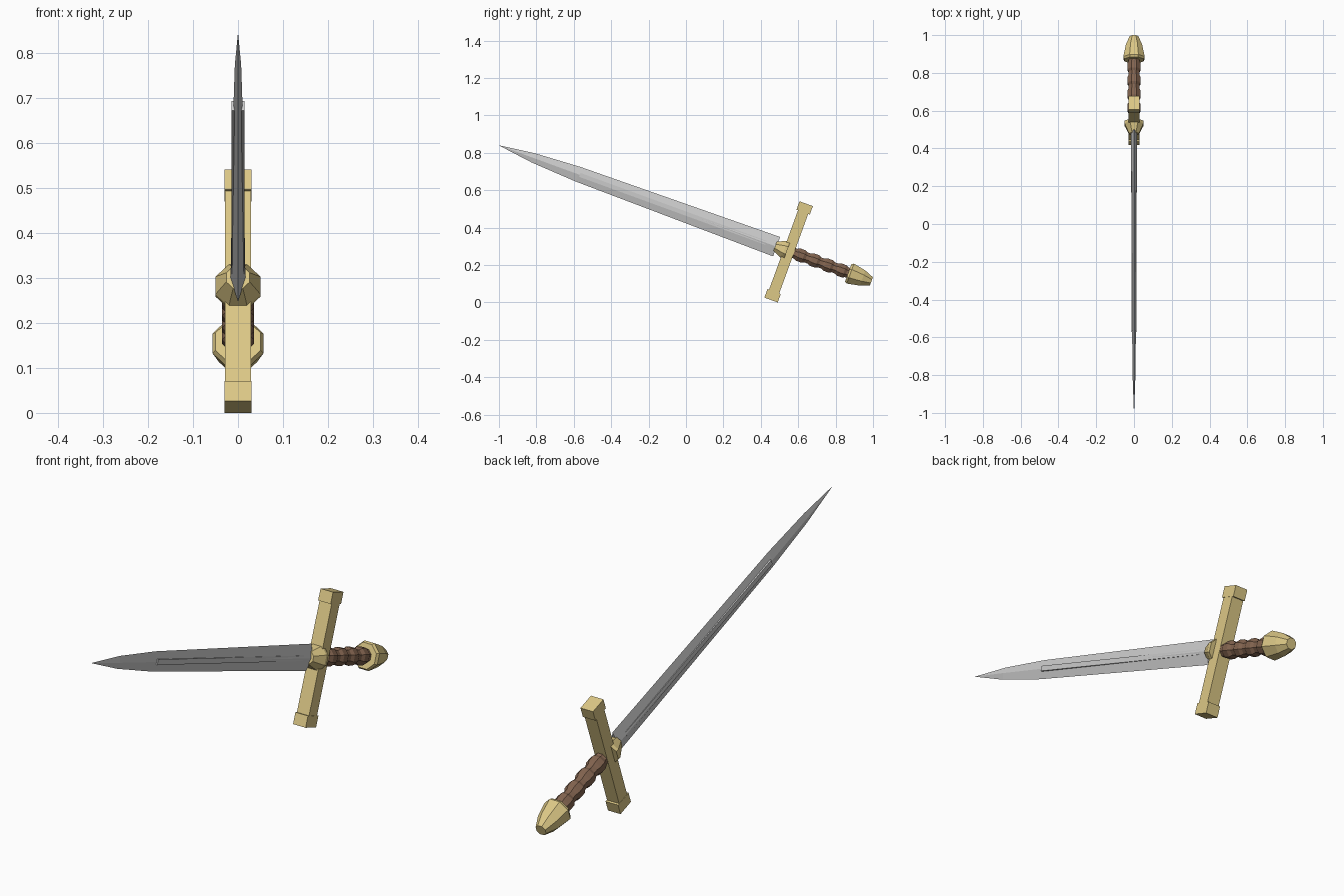
import bpy, bmesh
from math import sin, cos, pi, radians
from mathutils import Matrix, Vector

if "Cube" in bpy.data.objects:
    bpy.data.objects.remove(bpy.data.objects["Cube"])

# Sword frame: local Z runs from blade tip to pommel, local Y is across the blade
A = radians(20.05)
FRAME = Matrix(((-1, 0, 0, 0),
                (0, sin(A), cos(A), -1.0),
                (0, cos(A), -sin(A), 0.84),
                (0, 0, 0, 1)))


def material(name, rgb):
    m = bpy.data.materials.new(name)
    m.diffuse_color = (*rgb, 1)
    m.use_nodes = True
    m.node_tree.nodes["Principled BSDF"].inputs["Base Color"].default_value = m.diffuse_color
    return m


GOLD = material("gold", (0.72, 0.58, 0.24))
LEATHER = material("leather", (0.23, 0.13, 0.08))


def finish(bm, name, mat=None):
    bmesh.ops.recalc_face_normals(bm, faces=bm.faces)
    me = bpy.data.meshes.new(name)
    bm.to_mesh(me)
    bm.free()
    ob = bpy.data.objects.new(name, me)
    ob.matrix_world = FRAME
    bpy.context.collection.objects.link(ob)
    if mat:
        me.materials.append(mat)
    return ob


def loft(name, rings, sides, mat=None, turn=0.0):
    """Skin elliptical rings given as (distance, x radius, y radius)."""
    bm = bmesh.new()
    loops = []
    for s, rx, ry in rings:
        loops.append([bm.verts.new((rx * cos(turn + 2 * pi * i / sides),
                                    ry * sin(turn + 2 * pi * i / sides), s))
                      for i in range(sides)])
    for a, b in zip(loops, loops[1:]):
        for i in range(sides):
            j = (i + 1) % sides
            bm.faces.new((a[i], a[j], b[j], b[i]))
    bm.faces.new(loops[0])
    bm.faces.new(loops[-1])
    return finish(bm, name, mat)


def octagon(name, profile, mat):
    """Octagonal turned part; profile radii are measured to the flats."""
    k = 1 / cos(pi / 8)
    return loft(name, [(s, r * k, r * k) for s, r in profile], 8, mat, pi / 8)


def box(name, centre, size, mat=None):
    bm = bmesh.new()
    bmesh.ops.create_cube(bm, size=1)
    for v in bm.verts:
        v.co = Vector(centre) + Vector(a * b for a, b in zip(v.co, size))
    return finish(bm, name, mat)


# Diamond-section blade and its raised centre rib
loft("blade", [(0, 0.0005, 0.0005), (0.195, 0.007, 0.026), (0.45, 0.010, 0.041),
               (1.58, 0.0165, 0.055)], 4)
box("blade_rib", (0, 0, 0.99), (0.028, 0.022, 1.06))

# Collar flaring from the blade to the guard
octagon("collar", [(1.572, 0.026), (1.625, 0.05), (1.64, 0.05)], GOLD)

# Cross guard with a thicker block at each end
box("guard_bar", (0, -0.004, 1.65), (0.058, 0.50, 0.058), GOLD)
for side, label in ((1, "upper"), (-1, "lower")):
    box("guard_end_" + label, (0, -0.004 + side * 0.25, 1.65),
        (0.06, 0.048, 0.076), GOLD)

# Ribbed leather grip
grip = [(1.66, 0.028)]
for i in range(4):
    s = 1.69 + i * 0.077
    grip += [(s, 0.028), (s + 0.014, 0.035), (s + 0.044, 0.035), (s + 0.058, 0.028)]
grip.append((2.0, 0.028))
octagon("grip", grip, LEATHER)

# Tapered pommel
octagon("pommel", [(1.988, 0.05), (2.0, 0.0565), (2.07, 0.043), (2.12, 0.023)], GOLD)
